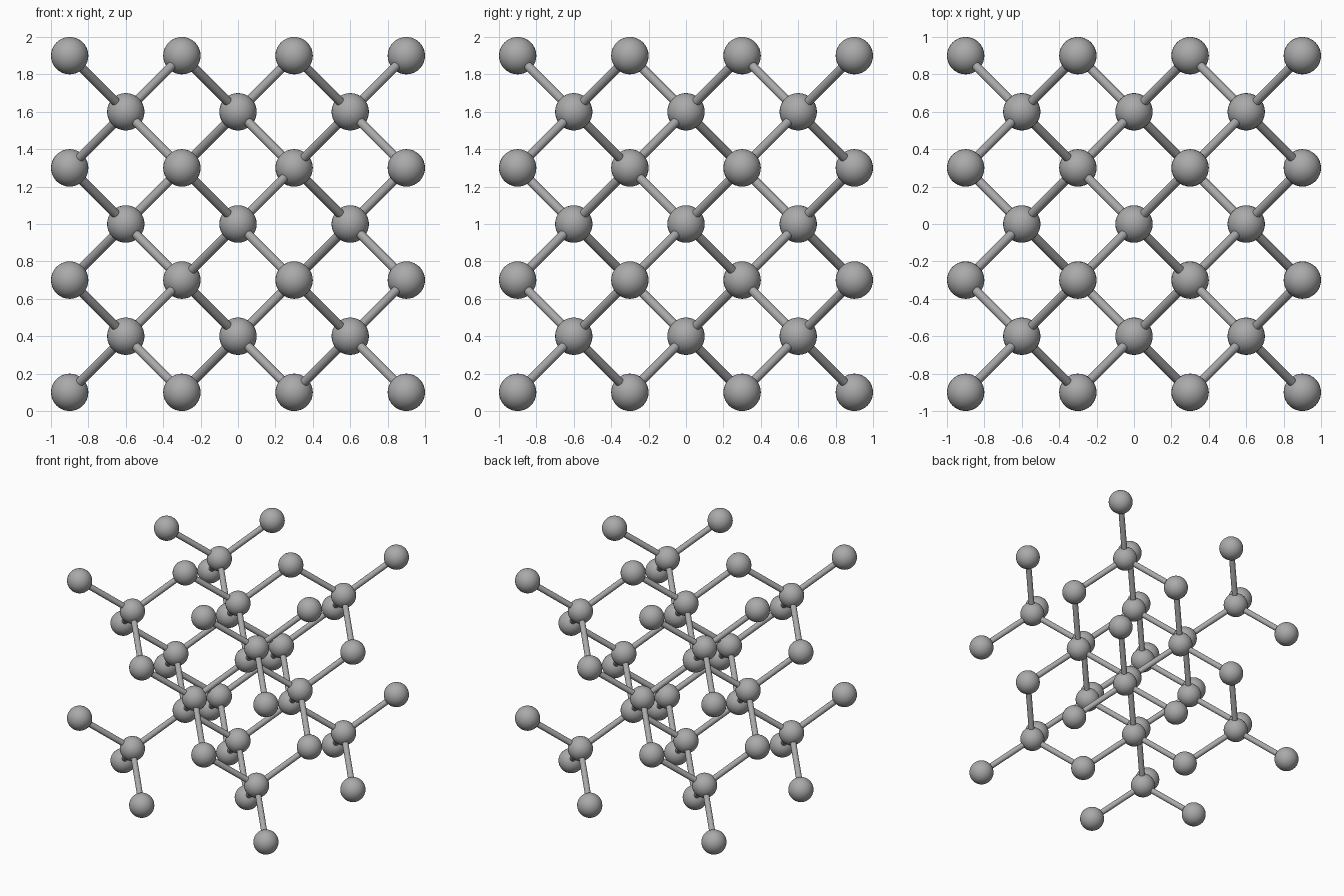
import bpy
from itertools import product
from mathutils import Vector

cube = bpy.data.objects.get("Cube")
if cube:
    bpy.data.objects.remove(cube, do_unlink=True)

STEP = 0.3        # quarter of a lattice cell
BALL_R = 0.1
ROD_R = 0.024
CENTRE = Vector((0, 0, 1))

grey = bpy.data.materials.new("neutral grey")
grey.use_nodes = True
colour = (0.4, 0.4, 0.4, 1)
grey.diffuse_color = colour
grey.node_tree.nodes["Principled BSDF"].inputs["Base Color"].default_value = colour


def finish(name):
    obj = bpy.context.object
    obj.name = name
    obj.data.materials.append(grey)
    bpy.ops.object.shade_smooth_by_angle()
    return obj


def copy_of(source, name):
    obj = source.copy()          # shares the mesh
    obj.name = name
    bpy.context.collection.objects.link(obj)
    return obj


# Inner sites: the corners and face centres of a cube, each with four bonds
inner = [Vector(p) * 2 for p in product((-1, 0, 1), repeat=3) if sum(p) % 2]
bonds = [Vector(d) for d in product((-1, 1), repeat=3) if d[0] * d[1] * d[2] > 0]
outer = {tuple(a + d) for a in inner for d in bonds}

# Balls
bpy.ops.mesh.primitive_uv_sphere_add(segments=32, ring_count=16, radius=BALL_R)
ball = finish("ball")
sites = [tuple(a) for a in inner] + sorted(outer)
for i, site in enumerate(sites):
    obj = ball if i == 0 else copy_of(ball, "ball")
    obj.location = CENTRE + Vector(site) * STEP

# Rods joining each inner ball to its four neighbours
bpy.ops.mesh.primitive_cylinder_add(vertices=24, radius=ROD_R, depth=STEP * 3 ** 0.5,
                                    end_fill_type='NOTHING')
rod = finish("rod")
for i, (site, d) in enumerate(product(inner, bonds)):
    obj = rod if i == 0 else copy_of(rod, "rod")
    obj.location = CENTRE + (site + d / 2) * STEP
    obj.rotation_euler = d.to_track_quat('Z', 'Y').to_euler()
